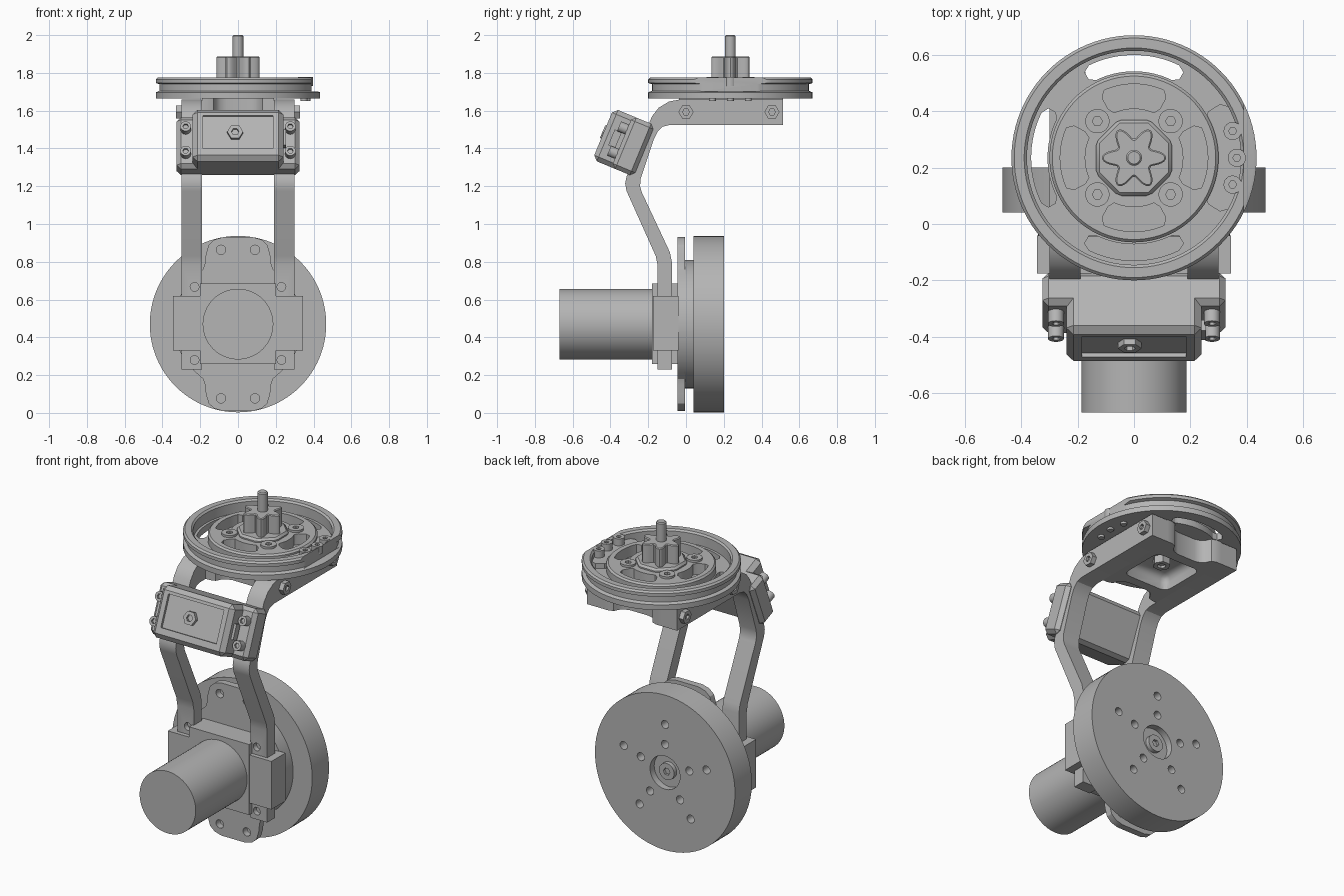
import bpy, bmesh
from math import sin, cos, pi, radians
from mathutils import Matrix, Vector

if "Cube" in bpy.data.objects:
    bpy.data.objects.remove(bpy.data.objects["Cube"])

GREY = (0.46, 0.46, 0.46, 1)
grey = bpy.data.materials.new("plain grey metal")
grey.use_nodes = True
grey.diffuse_color = GREY
grey.node_tree.nodes["Principled BSDF"].inputs["Base Color"].default_value = GREY

HUB_Z = 0.47    # height of the wheel axis
PULLEY_Y = 0.235  # position of the pulley axis
AXES = {"X": lambda a, b, c: (c, a, b), "Y": lambda a, b, c: (a, c, b), "Z": lambda a, b, c: (a, b, c)}


def store(name, bm):
    bmesh.ops.recalc_face_normals(bm, faces=bm.faces)
    me = bpy.data.meshes.new(name)
    bm.to_mesh(me)
    bm.free()
    ob = bpy.data.objects.new(name, me)
    bpy.context.collection.objects.link(ob)
    me.materials.append(grey)
    shade(ob)
    return ob


def shade(ob):
    ob.data.shade_smooth()
    ob.data.set_sharp_from_angle(angle=radians(30))


def prism(name, pts, axis, lo, hi):
    """Extrude a flat outline along an axis."""
    bm = bmesh.new()
    ends = [[bm.verts.new(AXES[axis](a, b, c)) for a, b in pts] for c in (lo, hi)]
    n = len(pts)
    for ring in ends:
        bm.faces.new(ring)
    for i in range(n):
        j = (i + 1) % n
        bm.faces.new((ends[0][i], ends[0][j], ends[1][j], ends[1][i]))
    return store(name, bm)


def circle(r, a=0, b=0, n=32, turn=0):
    return [(a + r * cos(turn + 2 * pi * i / n), b + r * sin(turn + 2 * pi * i / n)) for i in range(n)]


def rect(a0, a1, b0, b1):
    return [(a0, b0), (a1, b0), (a1, b1), (a0, b1)]


def sector(r0, r1, mid, half, n=16):
    """Curved slot outline around the pulley axis, with softened ends."""
    soft = radians(4)
    mid, half = radians(mid), radians(half)
    pts = []
    for r, way in ((r0, 1), (r1, -1)):
        for i in range(n + 1):
            t = mid + way * (half - soft) * (2 * i / n - 1)
            pts.append((r * cos(t), PULLEY_Y + r * sin(t)))
        t = mid + way * half
        for f in ((0.25, 0.75) if way == 1 else (0.75, 0.25)):
            r2 = r0 + (r1 - r0) * f
            pts.append((r2 * cos(t), PULLEY_Y + r2 * sin(t)))
    return pts


def lathe(name, profile, y, n=96):
    bm = bmesh.new()
    vs = [bm.verts.new((r, 0, z)) for r, z in profile]
    es = [bm.edges.new(p) for p in zip(vs, vs[1:])]
    bmesh.ops.spin(bm, geom=vs + es, cent=(0, 0, 0), axis=(0, 0, 1), angle=2 * pi, steps=n)
    bmesh.ops.remove_doubles(bm, verts=bm.verts, dist=1e-5)
    bmesh.ops.translate(bm, verts=bm.verts, vec=(0, y, 0))
    return store(name, bm)


def bake(ob):
    deps = bpy.context.evaluated_depsgraph_get()
    me = bpy.data.meshes.new_from_object(ob.evaluated_get(deps))
    ob.modifiers.clear()
    ob.data = me
    shade(ob)


def cut(ob, *cutters):
    for c in cutters:
        m = ob.modifiers.new("cut", "BOOLEAN")
        m.operation, m.solver, m.object = "DIFFERENCE", "EXACT", c
    bake(ob)
    for c in cutters:
        bpy.data.objects.remove(c)


def bevel(ob, width, segments=1):
    m = ob.modifiers.new("bevel", "BEVEL")
    m.width, m.segments, m.limit_method, m.angle_limit = width, segments, "ANGLE", radians(40)
    bake(ob)
    return ob


def screw(name, axis, a, b, lo, hi, r=0.028, n=24, socket=0.014, out=1):
    """Screw head with a hexagonal socket in its outer end."""
    ob = prism(name, circle(r, a, b, n), axis, lo, hi)
    end = hi if out > 0 else lo
    cut(ob, prism("cutter", circle(socket, a, b, 6), axis, end - 0.015, end + 0.015))
    return ob


# Wheel drum with two rings of bolt holes and a hub recess
drum = prism("wheel_drum", circle(0.467, 0, HUB_Z, 96), "Y", 0.04, 0.2)
holes = [prism("cutter", circle(0.1, 0, HUB_Z, 48), "Y", 0.16, 0.25)]
for i in range(5):
    t = pi / 2 + i * 2 * pi / 5
    for ring in (0.17, 0.29):
        holes.append(prism("cutter", circle(0.024, ring * cos(t), HUB_Z + ring * sin(t), 20), "Y", 0.14, 0.25))
cut(drum, *holes)
screw("hub_boss", "Y", 0, HUB_Z, 0.15, 0.185, 0.05, 32, 0.022)
prism("stator_disc", circle(0.34, 0, HUB_Z, 72), "Y", -0.01, 0.045)

# Mounting flange: disc with a rounded tab above and below
quarter = [(0.34 * cos(radians(a)), 0.34 * sin(radians(a))) for a in range(0, 52, 5)]
quarter += [(0.185, 0.29), (0.175, 0.32), (0.17, 0.37), (0.155, 0.42), (0.125, 0.447), (0.08, 0.46)]
half = quarter + [(-x, z) for x, z in reversed(quarter)]
outline = half + [(x, -z) for x, z in reversed(half[1:-1])]
flange = prism("mounting_flange", [(x, z + HUB_Z) for x, z in outline], "Y", -0.045, -0.005)
cut(flange, *[prism("cutter", circle(0.025, sx * 0.09, HUB_Z + sz * 0.393, 20), "Y", -0.1, 0.004)
              for sx in (-1, 1) for sz in (-1, 1)])

# Gearbox and motor
prism("gearbox_block", rect(-0.345, 0.345, 0.33, 0.62), "Y", -0.175, -0.04)
prism("gearbox_upright", rect(-0.2, 0.2, 0.26, 0.685), "Y", -0.18, -0.04)
prism("motor", circle(0.187, 0, HUB_Z, 64), "Y", -0.67, -0.17)

# Bent arms with foot holes and hexagonal side bolts
arm_side = [(-0.15, 0.23), (-0.075, 0.23), (-0.075, 0.80), (-0.085, 0.85), (-0.235, 1.17), (-0.243, 1.2),
            (-0.24, 1.24), (-0.17, 1.45), (-0.15, 1.49), (-0.125, 1.515), (-0.085, 1.525), (0.513, 1.525),
            (0.513, 1.66), (-0.03, 1.66), (-0.09, 1.648), (-0.145, 1.615), (-0.18, 1.57), (-0.205, 1.51),
            (-0.315, 1.25), (-0.322, 1.215), (-0.315, 1.175), (-0.16, 0.83), (-0.15, 0.78)]
for side, s in (("left", 1), ("right", -1)):
    arm = prism(side + "_arm", arm_side, "X", *sorted((s * 0.19, s * 0.3)))
    cut(arm, *[prism("cutter", circle(0.023, s * 0.23, z, 20), "Y", -0.2, -0.12) for z in (0.28, 0.667)])
    for place, y in (("front", 0.0), ("rear", 0.455)):
        screw(f"{side}_{place}_arm_bolt", "X", y, 1.593, *sorted((s * 0.29, s * 0.328)), 0.04, 6, 0.018, s)

# Platform between the arms, notched at both ends and hollow below
notch = [(0.19, 0.275), (0.16, 0.275), (0.13, 0.265), (0.115, 0.235), (0.095, 0.215), (0.06, 0.205)]
edge = notch + [(-x, y) for x, y in reversed(notch)]
edge += [(x, -y) for x, y in reversed(edge)]
platform = prism("platform", [(x, y + PULLEY_Y + 0.003) for x, y in edge], "Z", 1.525, 1.664)
pocket = bevel(prism("cutter", rect(-0.15, 0.15, 0.09, 0.38), "Z", 1.45, 1.61), 0.04, 3)
cut(platform, pocket)
screw("platform_nut", "Z", 0, PULLEY_Y, 1.565, 1.62, 0.05, 6, 0.025, -1)

# Grooved pulley with a sunken ring, slots and a flat on one side
pulley = lathe("pulley", [(0, 1.665), (0.435, 1.665), (0.435, 1.697), (0.415, 1.705), (0.415, 1.74),
                          (0.435, 1.746), (0.435, 1.765), (0.425, 1.775), (0.39, 1.775), (0.38, 1.765),
                          (0.38, 1.705), (0.3, 1.705), (0.3, 1.745), (0.29, 1.755), (0, 1.755)], PULLEY_Y)
cuts = [prism("cutter", rect(0.39, 0.6, -0.2, 0.7), "Z", 1.701, 1.9)]
cuts += [prism("cutter", sector(0.307, 0.365, a, 30), "Z", 1.6, 1.8) for a in (90, 180, 270)]
cuts += [prism("cutter", sector(0.175, 0.262, a, 28), "Z", 1.69, 1.8) for a in (0, 90, 180, 270)]
cut(pulley, *cuts)
prism("clamp_pad", sector(0.285, 0.385, 0, 32), "Z", 1.67, 1.735)
for i, (x, dy) in enumerate(((0.35, -0.095), (0.365, 0), (0.35, 0.095))):
    screw(f"clamp_screw_{i + 1}", "Z", x, PULLEY_Y + dy, 1.73, 1.777, 0.032)
    prism(f"clamp_screw_tip_{i + 1}", circle(0.018, x, PULLEY_Y + dy, 16), "Z", 1.652, 1.68)
for i in range(4):
    t = pi / 4 + i * pi / 2
    screw(f"pulley_screw_{i + 1}", "Z", 0.184 * cos(t), PULLEY_Y + 0.184 * sin(t), 1.74, 1.768, 0.043, 32, 0.018)

# Star knob on its octagonal base, with the shaft
bevel(prism("knob_base", circle(0.146, 0, PULLEY_Y, 8, pi / 8), "Z", 1.74, 1.775), 0.012)
star = []
for i in range(96):
    t = 2 * pi * i / 96
    r = 0.09 + 0.024 * cos(6 * t)
    star.append((r * cos(t), PULLEY_Y + r * sin(t)))
bevel(prism("star_knob", star, "Z", 1.77, 1.887), 0.006)
bevel(prism("shaft", circle(0.028, 0, PULLEY_Y, 32), "Z", 1.85, 2.0), 0.006)

# Tilted front box with bolted wings, built level and then tipped
box = bevel(prism("front_box", rect(-0.24, 0.24, -0.147, 0.147), "Y", -0.118, 0.11), 0.025)
panel = prism("cutter", rect(-0.185, 0.185, -0.085, 0.105), "Y", -0.2, -0.103)
cut(box, panel)
tilted = [box, bevel(prism("box_wings", rect(-0.325, 0.325, -0.147, 0.147), "Y", -0.01, 0.118), 0.022),
          screw("panel_bolt", "Y", -0.015, 0.01, -0.125, -0.1, 0.042, 6, 0.02, -1),
          prism("side_latch", rect(-0.07, -0.03, -0.045, 0.045), "X", 0.23, 0.255)]
for s in (-1, 1):
    for z in (-0.07, 0.07):
        tilted.append(screw("wing_bolt", "Y", s * 0.277, z, -0.055, 0, 0.028, 24, 0.015, -1))
tip = Matrix.Translation(Vector((0, -0.33, 1.432))) @ Matrix.Rotation(radians(-22.5), 4, "X")
for ob in tilted:
    ob.data.transform(tip)
